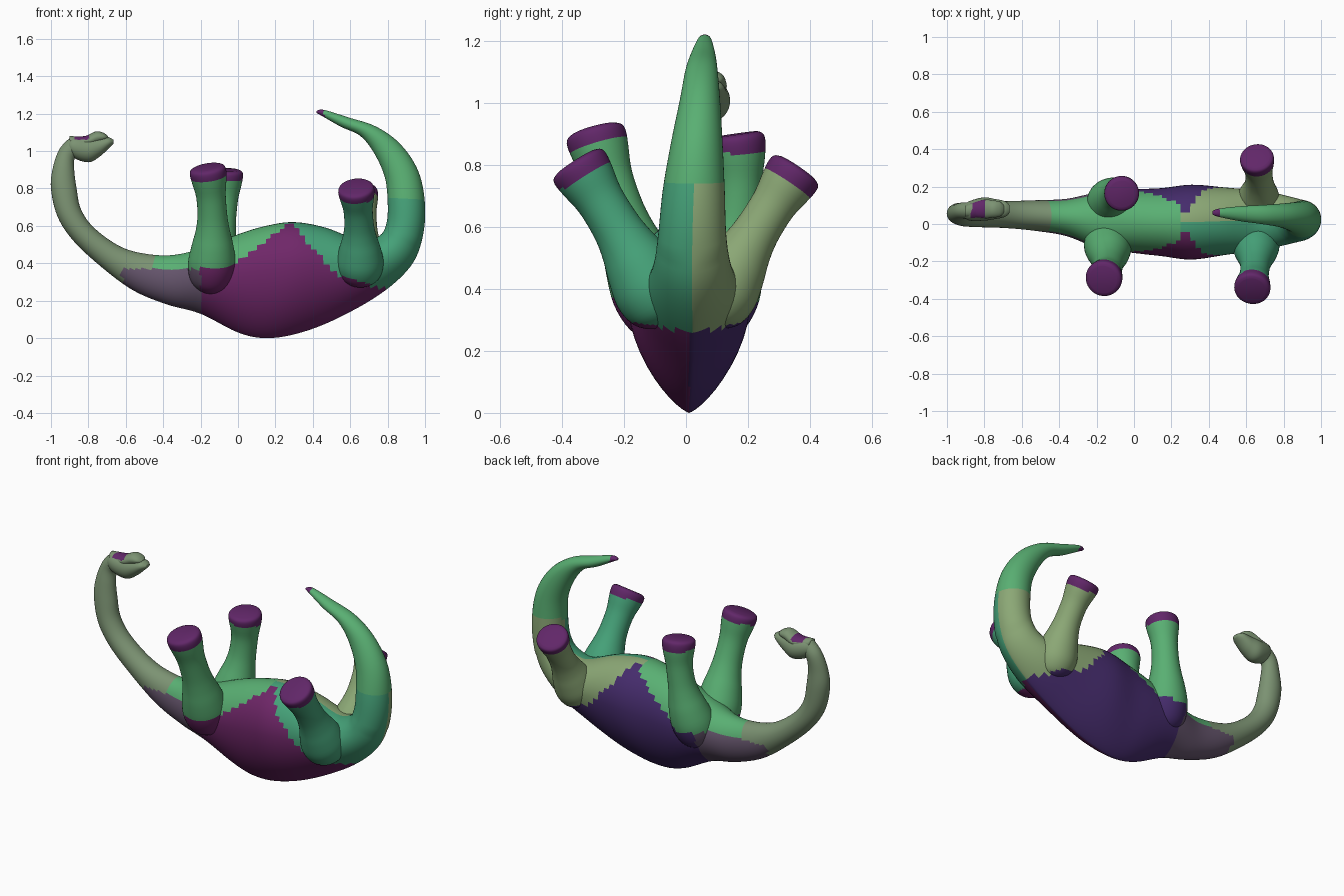
import bpy, bmesh, math
from mathutils import Vector

SEG = 48
COLOURS = {
    "green": (0.10, 0.43, 0.17), "teal": (0.06, 0.36, 0.19), "sage": (0.26, 0.39, 0.18),
    "neck_grey": (0.20, 0.29, 0.17), "magenta": (0.16, 0.02, 0.14),
    "violet": (0.06, 0.025, 0.15), "mauve": (0.13, 0.09, 0.15), "plum": (0.12, 0.02, 0.14),
}
NAMES = list(COLOURS)
MATS = []
for n, c in COLOURS.items():
    m = bpy.data.materials.new(n)
    m.diffuse_color = (*c, 1)
    MATS.append(m)


def spline(rows, steps):
    """Catmull-Rom interpolation of rows of numbers."""
    out = []
    last = len(rows) - 1
    for i in range(last):
        a, b, c, d = (rows[max(0, min(last, i + k))] for k in (-1, 0, 1, 2))
        for s in range(steps):
            t = s / steps
            out.append([0.5 * (2 * q + (r - p) * t + (2 * p - 5 * q + 4 * r - u) * t * t
                               + (3 * q - p - 3 * r + u) * t ** 3)
                        for p, q, r, u in zip(a, b, c, d)])
    out.append(list(rows[-1]))
    return out


def skin(name, rings, colour):
    """Bridge rings of points, cap the ends, colour each face by its position."""
    bm = bmesh.new()
    loops = [[bm.verts.new(p) for p in ring] for ring in rings]
    for a, b in zip(loops, loops[1:]):
        for i in range(SEG):
            j = (i + 1) % SEG
            bm.faces.new((a[i], a[j], b[j], b[i]))
    bm.faces.new(loops[0])
    bm.faces.new(loops[-1])
    bmesh.ops.recalc_face_normals(bm, faces=bm.faces)
    for f in bm.faces:
        f.smooth = True
        f.material_index = NAMES.index(colour(f.calc_center_median()))
    me = bpy.data.meshes.new(name)
    bm.to_mesh(me)
    bm.free()
    for m in MATS:
        me.materials.append(m)
    ob = bpy.data.objects.new(name, me)
    bpy.context.collection.objects.link(ob)
    return ob


def loft(name, rows, colour, steps=6):
    """Rows: outer x, z, inner x, z, centre y, half width. Wide rings get a keel."""
    rings = []
    for ox, oz, ix, iz, yc, hw in spline(rows, steps):
        keel = 0 if oz > 0.5 else max(0.0, min(1.0, (hw - 0.09) / 0.08))
        f = 0.5 + 0.1 * keel
        cx, cz = ox + f * (ix - ox), oz + f * (iz - oz)
        ring = []
        for i in range(SEG):
            t = 2 * math.pi * i / SEG
            s, w = math.cos(t), math.sin(t)
            ex, ez = (ox, oz) if s > 0 else (ix, iz)
            k = 1 + 0.55 * keel if s > 0 else 1
            y = math.copysign(abs(w) ** k, w) * hw
            ring.append((cx + (ex - cx) * abs(s), yc + y, cz + (ez - cz) * abs(s)))
        rings.append(ring)
    return skin(name, rings, colour)


def body_colour(p):
    # purple saddle below this line
    edge = [(-0.62, 0.37), (-0.05, 0.37), (0.28, 0.62), (0.52, 0.34), (0.84, 0.25)]
    for (x0, z0), (x1, z1) in zip(edge, edge[1:]):
        if x0 <= p.x < x1 and p.z < z0 + (z1 - z0) * (p.x - x0) / (x1 - x0):
            if p.x < -0.2:
                return "mauve"
            return "magenta" if p.y < 0.01 else "violet"
    if p.x < -0.45:
        return "neck_grey"
    if p.x > 0.25 and p.z < 0.74:
        return "teal" if p.y < 0.02 else "sage"
    if p.x < 0.46 and p.z > 1.1:
        return "plum"
    return "green"


# neck, trunk and tail in one sweep
loft("body", [
    (-0.90, 1.07, -0.85, 0.98, 0.07, 0.045),
    (-0.955, 1.01, -0.875, 0.955, 0.07, 0.045),
    (-0.99, 0.91, -0.875, 0.89, 0.06, 0.05),
    (-1.0, 0.80, -0.863, 0.80, 0.055, 0.058),
    (-0.965, 0.65, -0.84, 0.69, 0.05, 0.063),
    (-0.88, 0.52, -0.77, 0.59, 0.05, 0.067),
    (-0.73, 0.38, -0.63, 0.49, 0.05, 0.072),
    (-0.56, 0.255, -0.49, 0.45, 0.045, 0.082),
    (-0.38, 0.18, -0.34, 0.445, 0.035, 0.10),
    (-0.20, 0.13, -0.18, 0.485, 0.02, 0.15),
    (0.0, 0.03, 0.0, 0.555, 0.015, 0.17),
    (0.15, 0.0, 0.15, 0.60, 0.01, 0.182),
    (0.32, 0.025, 0.30, 0.62, 0.01, 0.20),
    (0.52, 0.10, 0.47, 0.59, 0.015, 0.18),
    (0.76, 0.235, 0.66, 0.52, 0.02, 0.155),
    (0.92, 0.38, 0.76, 0.55, 0.02, 0.125),
    (0.985, 0.53, 0.795, 0.62, 0.02, 0.11),
    (1.0, 0.71, 0.80, 0.73, 0.025, 0.10),
    (0.965, 0.89, 0.785, 0.86, 0.035, 0.083),
    (0.87, 1.035, 0.73, 0.985, 0.045, 0.065),
    (0.74, 1.13, 0.655, 1.08, 0.05, 0.052),
    (0.59, 1.18, 0.55, 1.13, 0.055, 0.04),
    (0.46, 1.22, 0.45, 1.187, 0.06, 0.022),
    (0.42, 1.215, 0.42, 1.203, 0.06, 0.01),
], body_colour)


def head_colour(p):
    return "plum" if p.z > 1.06 and -0.87 < p.x < -0.8 else "neck_grey"


# head, hanging crown-down, with the jaw on top
loft("skull", [
    (-0.925, 1.02, -0.925, 1.05, 0.07, 0.015),
    (-0.885, 1.075, -0.885, 0.97, 0.07, 0.05),
    (-0.81, 1.075, -0.80, 0.94, 0.08, 0.062),
    (-0.75, 1.075, -0.74, 0.97, 0.08, 0.054),
    (-0.695, 1.075, -0.685, 1.02, 0.08, 0.042),
    (-0.665, 1.06, -0.665, 1.04, 0.08, 0.02),
], head_colour)
loft("jaw", [
    (-0.90, 1.08, -0.90, 1.03, 0.07, 0.03),
    (-0.82, 1.08, -0.81, 1.02, 0.08, 0.05),
    (-0.76, 1.105, -0.75, 1.04, 0.08, 0.047),
    (-0.72, 1.098, -0.71, 1.055, 0.08, 0.038),
    (-0.695, 1.08, -0.695, 1.065, 0.08, 0.018),
], head_colour)

# limb profile: position along limb, radius (rounded root, ankle, flared foot)
LIMB = [(0, 0.03), (0.03, 0.075), (0.1, 0.113), (0.22, 0.127), (0.36, 0.112), (0.48, 0.092),
        (0.6, 0.08), (0.76, 0.079), (0.88, 0.092), (0.95, 0.098), (0.985, 0.093), (1.0, 0.075)]


def leg(name, hip, knee, sole, size, hue):
    """Round limb through three points, ending in a flared foot."""
    hip, knee, sole = Vector(hip), Vector(knee), Vector(sole)
    bend = 2 * knee - (hip + sole) / 2
    rings = []
    for t, r in spline(LIMB, 4):
        c = hip * (1 - t) ** 2 + bend * 2 * t * (1 - t) + sole * t * t
        d = ((bend - hip) * (1 - t) + (sole - bend) * t).normalized()
        u = Vector((0, 1, 0)).cross(d).normalized()
        v = d.cross(u)
        rings.append([c + size * r * (u * math.cos(a) + v * math.sin(a))
                      for a in (2 * math.pi * i / SEG for i in range(SEG))])
    axis = (sole - knee).normalized()

    def colour(p):
        if (sole - p).dot(axis) < 0.055:
            return "plum"
        return body_colour(p) if p.z < 0.42 else hue
    ob = skin(name, rings, colour)
    bpy.context.view_layer.objects.active = ob
    ob.select_set(True)
    bpy.ops.object.shade_smooth_by_angle(angle=math.radians(60))
    ob.select_set(False)


# four legs pointing up
leg("front_leg_near", (-0.155, -0.05, 0.25), (-0.135, -0.19, 0.585), (-0.165, -0.297, 0.915), 1.0, "green")
leg("front_leg_far", (-0.165, 0.07, 0.25), (-0.095, 0.16, 0.58), (-0.065, 0.16, 0.90), 0.95, "green")
leg("hind_leg_near", (0.65, -0.05, 0.29), (0.65, -0.195, 0.55), (0.63, -0.355, 0.81), 0.99, "teal")
leg("hind_leg_far", (0.65, 0.06, 0.29), (0.67, 0.20, 0.54), (0.655, 0.36, 0.79), 0.93, "sage")
